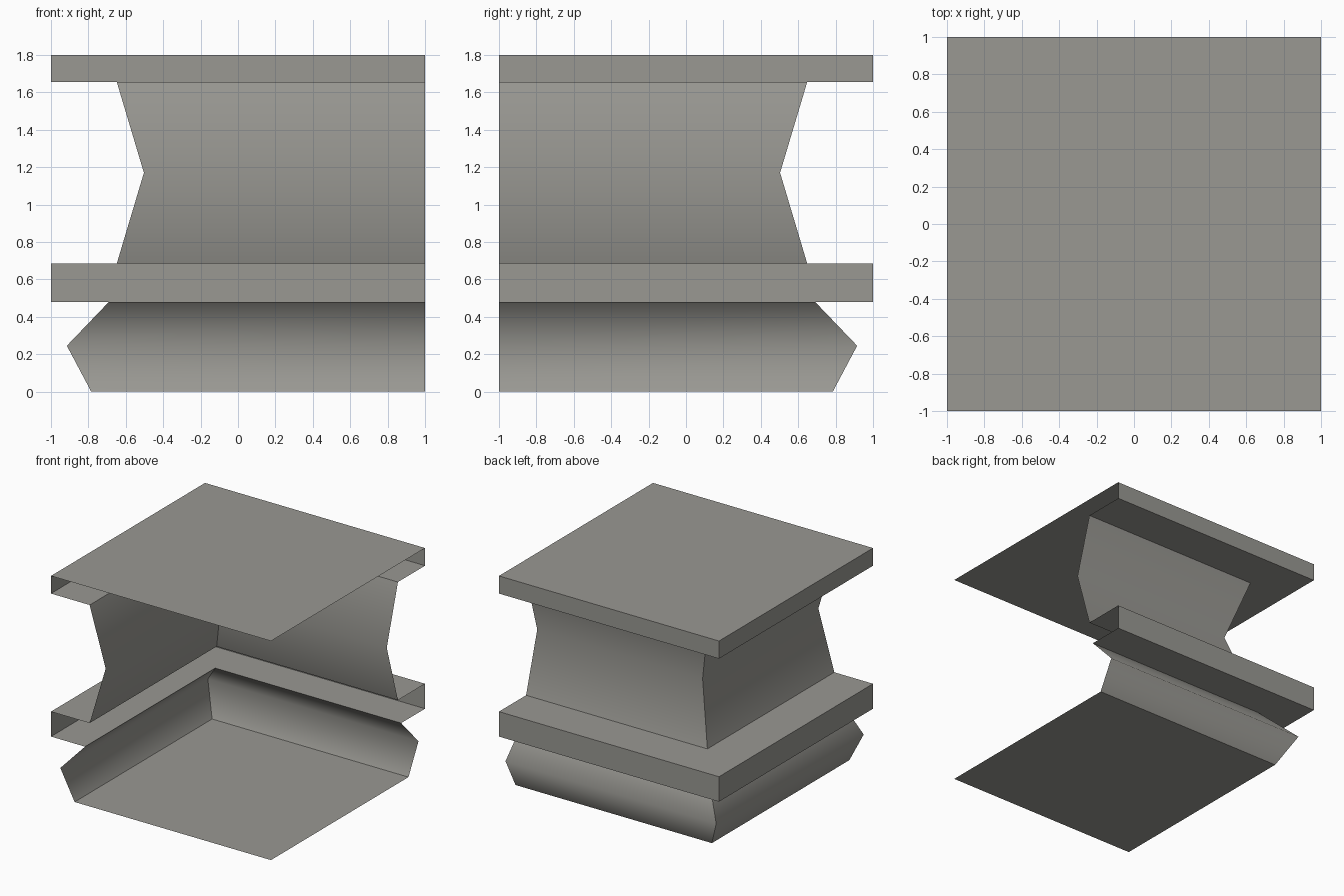
import bpy
import bmesh

if "Cube" in bpy.data.objects:
    bpy.data.objects.remove(bpy.data.objects["Cube"])

stone = bpy.data.materials.new("warm grey stone")
stone.diffuse_color = (0.32, 0.315, 0.29, 1.0)
stone.use_nodes = True
stone.node_tree.nodes["Principled BSDF"].inputs["Base Color"].default_value = stone.diffuse_color


def corner_sweep(name, profile, cap=None, soft=()):
    """Sweep (offset, z) points around the back-left corner, open at front and right.
    cap: index of the profile ring closed by a full square; soft: smooth ring indices."""
    bm = bmesh.new()
    rings = [[bm.verts.new((x, y, z)) for x, y in ((-d, -1), (-d, d), (1, d))]
             for d, z in profile]
    for a, b in zip(rings, rings[1:]):
        for i in range(2):
            bm.faces.new((a[i], b[i], b[i + 1], a[i + 1]))
    if cap is not None:
        ring = rings[cap]
        front_right = bm.verts.new((1, -1, profile[cap][1]))
        loop = [ring[0], front_right, ring[2], ring[1]]
        bm.faces.new(loop if cap != 0 else [ring[0], ring[1], ring[2], front_right])
    # every fold is crisp except the soft ones
    for f in bm.faces:
        f.smooth = True
    for e in bm.edges:
        e.smooth = False
    for s in soft:
        for i in range(2):
            bm.edges.get((rings[s][i], rings[s][i + 1])).smooth = True
    mesh = bpy.data.meshes.new(name)
    bm.to_mesh(mesh)
    bm.free()
    mesh.materials.append(stone)
    obj = bpy.data.objects.new(name, mesh)
    bpy.context.collection.objects.link(obj)
    return obj


# bulging foot with floor plate
corner_sweep("foot", [(0.785, 0), (0.915, 0.245), (0.69, 0.48)], cap=0, soft=[1])
# projecting ledge
corner_sweep("ledge", [(0.69, 0.48), (1, 0.48), (1, 0.685), (0.648, 0.685)])
# pinched neck
corner_sweep("neck", [(0.648, 0.685), (0.503, 1.17), (0.648, 1.655)], soft=[1])
# top slab with full square cover
corner_sweep("top_slab", [(0.648, 1.655), (1, 1.655), (1, 1.8)], cap=2)
